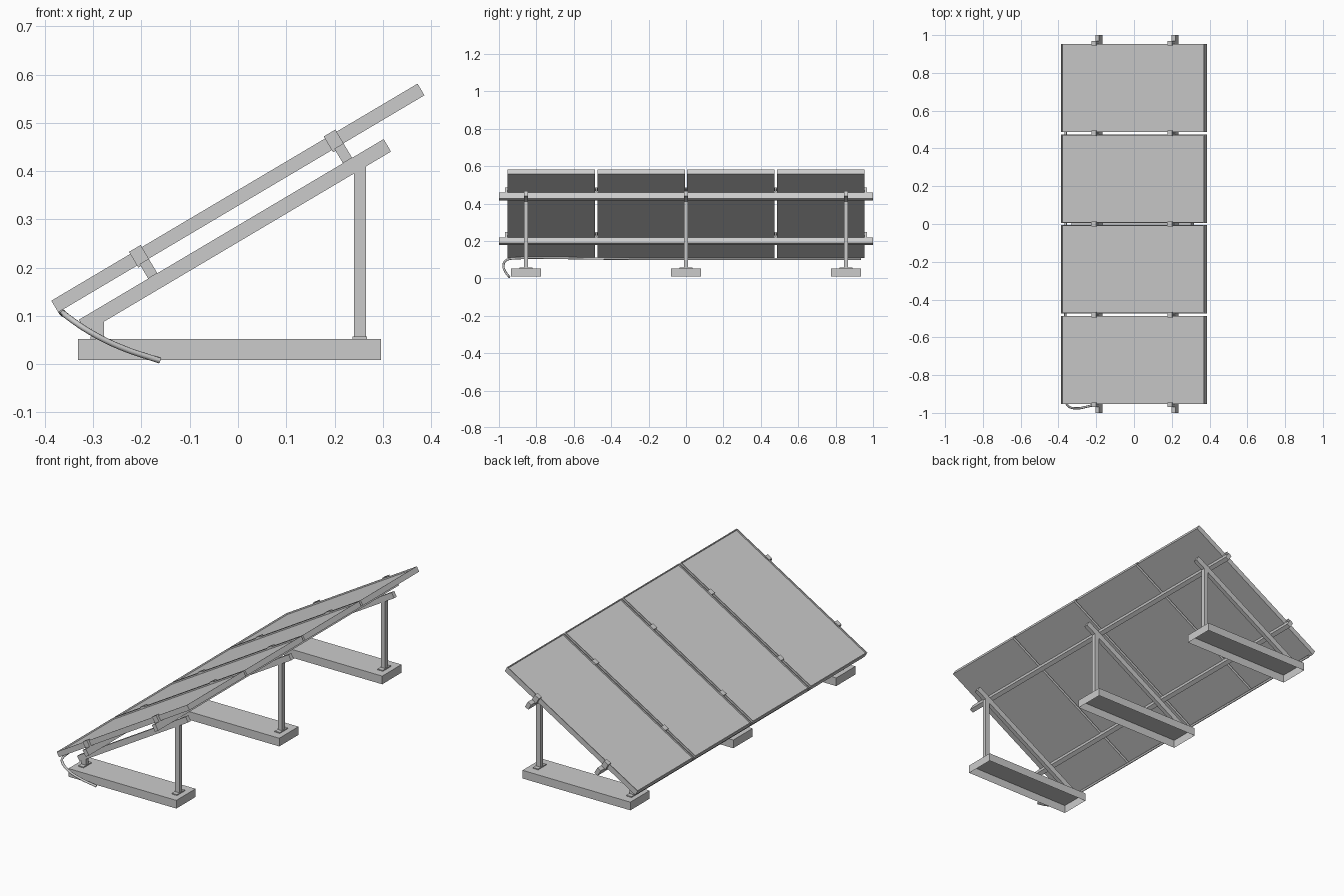
import bpy
import bmesh
import math
from mathutils import Matrix, Vector

if "Cube" in bpy.data.objects:
    bpy.data.objects.remove(bpy.data.objects["Cube"], do_unlink=True)

grey = bpy.data.materials.new("light_grey_metal")
grey.use_nodes = True
COLOR = (0.6, 0.6, 0.6, 1.0)
grey.diffuse_color = COLOR
grey.node_tree.nodes["Principled BSDF"].inputs["Base Color"].default_value = COLOR

# Sloped frame: local x runs up the slope, local z is the panel normal
TILT = Matrix.Translation((-0.3725, 0, 0.1075)) @ Matrix.Rotation(math.radians(-30.65), 4, 'Y')
FLAT = Matrix.Identity(4)


def box(name, x, y, z, frame=FLAT, recess=False, open_bottom=False):
    """Box from (min, max) ranges, with an optional sunken top or missing bottom."""
    lo, hi = Vector((x[0], y[0], z[0])), Vector((x[1], y[1], z[1]))
    bm = bmesh.new()
    bmesh.ops.create_cube(bm, size=1)
    for v in bm.verts:
        v.co = Vector([a + (b - a) * (c + 0.5) for a, b, c in zip(lo, hi, v.co)])
    bm.normal_update()
    if recess:
        top = max(bm.faces, key=lambda f: f.normal.z)
        bmesh.ops.inset_individual(bm, faces=[top], thickness=0.006)
        rim = bmesh.ops.inset_individual(bm, faces=[top], thickness=0.0005)
        bmesh.ops.translate(bm, verts=top.verts[:], vec=(0, 0, -0.007))
    if open_bottom:
        bottom = min(bm.faces, key=lambda f: f.normal.z)
        bmesh.ops.delete(bm, geom=[bottom], context='FACES_ONLY')
    mesh = bpy.data.meshes.new(name)
    bm.to_mesh(mesh)
    bm.free()
    mesh.materials.append(grey)
    obj = bpy.data.objects.new(name, mesh)
    obj.matrix_world = frame
    bpy.context.collection.objects.link(obj)
    return obj


def around(centre, half):
    return (centre - half, centre + half)


# Four framed panels side by side
PITCH = 0.48
for i in range(4):
    box("solar_panel", (0, 0.882), around((i - 1.5) * PITCH, 0.234), (0, 0.028), TILT, recess=True)

# Two long rails with clamps at the seams and the outer ends
for u in (0.207, 0.676):
    box("long_rail", around(u, 0.011), (-1, 1), (-0.035, 0), TILT)
    for seam in (-PITCH, 0, PITCH):
        box("seam_clamp_cap", around(u - 0.003, 0.014), around(seam, 0.014), (0.028, 0.033), TILT)
        box("seam_clamp_stem", around(u - 0.003, 0.014), around(seam, 0.004), (-0.004, 0.03), TILT)
    for side in (-1, 1):
        ends = sorted((side * 0.954, side * 0.968))
        lip = sorted((side * 0.944, side * 0.968))
        box("end_clamp_body", around(u - 0.003, 0.014), ends, (-0.005, 0.033), TILT)
        box("end_clamp_lip", around(u - 0.003, 0.014), lip, (0.028, 0.033), TILT)

# Three supports: hollow ballast base, short foot, tall post and sloped beam
for y in (-0.855, 0, 0.855):
    box("ballast_base", (-0.331, 0.296), around(y, 0.08), (0.009, 0.052), open_bottom=True)
    box("sloped_beam", (0.029, 0.763), around(y, 0.011), (-0.065, -0.035), TILT)
    box("tall_post", (0.24, 0.265), around(y, 0.011), (0.052, 0.415))
    box("short_foot", (-0.304, -0.278), around(y, 0.011), (0.052, 0.092))
    for x in (0.2525, -0.291):
        box("foot_plate", around(x, 0.015), around(y, 0.034), (0.052, 0.057))

# Cable along the low edge, drooping to the ground at one end
path = [(-0.362, 0.935, 0.104), (-0.362, 0.3, 0.104), (-0.362, -0.3, 0.104),
        (-0.362, -0.93, 0.106), (-0.35, -0.962, 0.096), (-0.307, -0.976, 0.067),
        (-0.245, -0.966, 0.036), (-0.162, -0.945, 0.0075)]
curve = bpy.data.curves.new("cable", 'CURVE')
curve.dimensions = '3D'
curve.bevel_depth = 0.006
curve.bevel_resolution = 2
curve.resolution_u = 4
curve.use_fill_caps = True
spline = curve.splines.new('BEZIER')
spline.bezier_points.add(len(path) - 1)
for point, co in zip(spline.bezier_points, path):
    point.co = co
    point.handle_left_type = point.handle_right_type = 'AUTO'
curve.materials.append(grey)
cable = bpy.data.objects.new("cable", curve)
bpy.context.collection.objects.link(cable)
